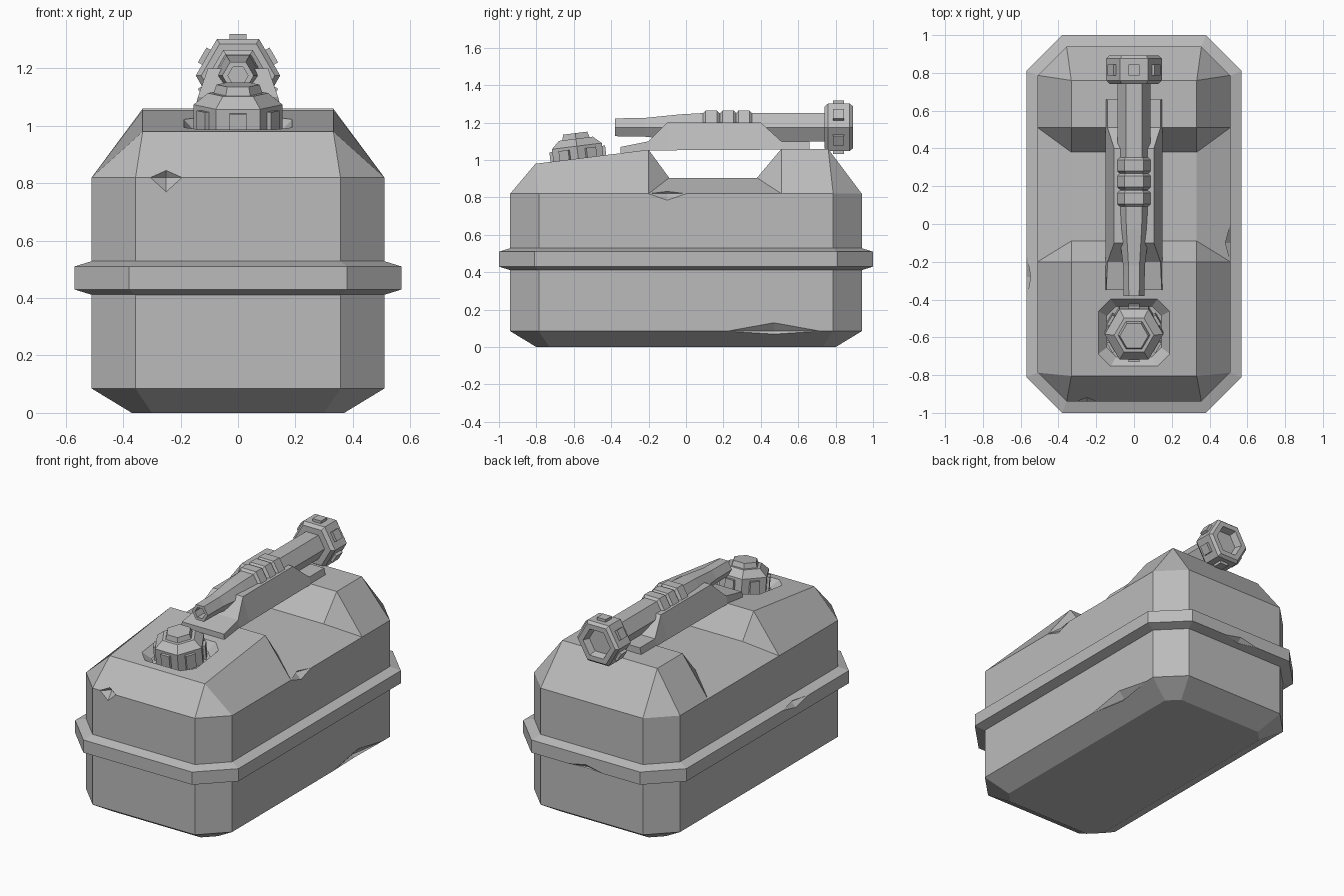
import bpy, bmesh, math
from mathutils import Matrix, Vector

old = bpy.data.objects.get("Cube")
if old:
    bpy.data.objects.remove(old)

grey = bpy.data.materials.new("grey_metal")
grey.use_nodes = True
grey.diffuse_color = (0.5, 0.5, 0.5, 1)
bsdf = grey.node_tree.nodes["Principled BSDF"]
bsdf.inputs["Base Color"].default_value = (0.5, 0.5, 0.5, 1)
bsdf.inputs["Roughness"].default_value = 0.8


def finish(name, polys, matrix=Matrix()):
    """Weld a list of polygons into one flat shaded object."""
    bm = bmesh.new()
    for poly in polys:
        bm.faces.new([bm.verts.new(matrix @ Vector(p)) for p in poly])
    bmesh.ops.remove_doubles(bm, verts=bm.verts, dist=0.0005)
    bmesh.ops.recalc_face_normals(bm, faces=bm.faces)
    mesh = bpy.data.meshes.new(name)
    bm.to_mesh(mesh)
    bm.free()
    mesh.materials.append(grey)
    obj = bpy.data.objects.new(name, mesh)
    bpy.context.collection.objects.link(obj)
    return obj


def walls(a, b):
    n = len(a)
    return [(a[i], a[(i + 1) % n], b[(i + 1) % n], b[i]) for i in range(n)]


def loft(name, rings, matrix=Matrix()):
    polys = [rings[0], rings[-1]]
    for a, b in zip(rings, rings[1:]):
        polys += walls(a, b)
    return finish(name, polys, matrix)


def octagon(hx, hy, cut, z, stops=()):
    """Rectangle with cut corners; stops add points along the long sides."""
    ys = [cut - hy, *stops, hy - cut]
    right = [(hx, y, z) for y in ys]
    left = [(-hx, y, z) for y in reversed(ys)]
    ex = hx - cut
    return right + [(ex, hy, z), (-ex, hy, z)] + left + [(-ex, -hy, z), (ex, -hy, z)]


def hexagon(r, z):
    return [(r * math.cos(k * math.pi / 3), r * math.sin(k * math.pi / 3), z)
            for k in range(6)]


def hex_turn(name, profile, matrix):
    return loft(name, [hexagon(r, z) for r, z in profile], matrix)


def box(name, sx, sy, sz, matrix):
    rect = [(-sx, -sy), (sx, -sy), (sx, sy), (-sx, sy)]
    return loft(name, [[(x, y, z) for x, y in rect] for z in (-sz, sz)], matrix)


def ribs(name, apothem, z, half_height, matrix):
    for k in range(6):
        turn = Matrix.Rotation(math.radians(30 + 60 * k), 4, "Z")
        place = matrix @ turn @ Matrix.Translation((apothem, 0, z))
        box(f"{name}_{k + 1}", 0.02, 0.03, half_height, place)


def carve(target, cutter):
    """Subtract the cutter, bake the result and drop the cutter."""
    cutter.hide_render = True
    mod = target.modifiers.new("cut", "BOOLEAN")
    mod.operation = "DIFFERENCE"
    mod.solver = "EXACT"
    mod.object = cutter
    bpy.context.view_layer.update()
    graph = bpy.context.evaluated_depsgraph_get()
    baked = bpy.data.meshes.new_from_object(target.evaluated_get(graph))
    target.modifiers.clear()
    target.data = baked
    bpy.data.objects.remove(cutter)


def dent(target, centre, size):
    """Knock a diamond-shaped dent into an edge."""
    place = Matrix.Translation(centre) @ Matrix.Diagonal((*size, 1))
    mid = [(1, 0, 0), (0, 1, 0), (-1, 0, 0), (0, -1, 0)]
    polys = [(mid[i], mid[(i + 1) % 4], (0, 0, s)) for i in range(4) for s in (-1, 1)]
    carve(target, finish("dent_cutter", polys, place))


# Can body: octagonal walls, then a sloped roof with a hand hole dip
stops = (-0.2, 0.51)
floor = octagon(0.37, 0.80, 0.07, 0, stops)
low = octagon(0.51, 0.94, 0.153, 0.085, stops)
high = octagon(0.51, 0.94, 0.153, 0.82, stops)
ridge = [(-0.805, 0.98), (-0.2, 1.055), (-0.09, 0.905),
         (0.38, 0.905), (0.51, 1.06), (0.76, 1.06)]
R = [(0.332, y, z) for y, z in ridge]
L = [(-x, y, z) for x, y, z in R]
polys = [floor] + walls(floor, low) + walls(low, high)
polys += [(R[i], R[i + 1], L[i + 1], L[i]) for i in range(5)]
A = high[:4]
side = [(A[0], A[1], R[1], R[0]), (A[1], R[2], R[1]), (A[1], A[2], R[3], R[2]),
        (A[2], R[4], R[3]), (A[2], A[3], R[5], R[4]),
        (A[3], high[4], R[5]), (A[0], R[0], high[11])]
polys += side + [[(-x, y, z) for x, y, z in f] for f in side]
polys += [(high[4], high[5], L[5], R[5]), (high[10], high[11], R[0], L[0])]
body = finish("can_body", polys)

# Recess around the filler cap, tilted with the roof
tilt = Matrix.Translation((0, -0.57, 0.965)) @ Matrix.Rotation(math.radians(7.1), 4, "X")
carve(body, loft("recess_cutter", [octagon(0.145, 0.135, 0.05, 0),
                                   octagon(0.245, 0.235, 0.085, 0.1)], tilt))
dent(body, (0.51, -0.1, 0.82), (0.04, 0.1, 0.035))
dent(body, (-0.25, -0.94, 0.82), (0.055, 0.04, 0.05))
dent(body, (0.51, 0.47, 0.085), (0.04, 0.25, 0.045))

# Seam band
band = loft("seam_band", [octagon(0.505, 0.935, 0.15, 0.41), octagon(0.57, 1, 0.19, 0.43),
                          octagon(0.57, 1, 0.19, 0.51), octagon(0.505, 0.935, 0.15, 0.53)])
dent(band, (-0.57, -0.28, 0.51), (0.03, 0.13, 0.03))
dent(band, (0, 1, 0.43), (0.12, 0.03, 0.025))

# Filler cap
hex_turn("filler_cap", [(0.155, -0.01), (0.155, 0.11), (0.105, 0.15),
                        (0.085, 0.15), (0.075, 0.18)], tilt)
ribs("filler_cap_rib", 0.13, 0.05, 0.045, tilt)

# Cradle: tapered bridge carrying the spout, rows are (y, base z, top z, top half width)
rows = [(-0.35, 1.035, 1.07, 0.147), (-0.2, 1.05, 1.1, 0.14), (-0.1, 1.052, 1.2, 0.105),
        (0.4, 1.055, 1.2, 0.105), (0.51, 1.055, 1.1, 0.14), (0.66, 1.055, 1.1, 0.14)]
loft("spout_cradle", [[(-0.15, y, b), (0.15, y, b), (w, y, t), (-w, y, t)]
                      for y, b, t, w in rows])

# Spout: hollow tapered tube with grip rings, lying along the top
axis = Matrix.Translation((0, 0, 1.175)) @ Matrix.Rotation(math.radians(-90), 4, "X")
hex_turn("spout_tube", [(0.035, -0.3), (0.035, -0.38), (0.055, -0.38), (0.058, -0.22),
                        (0.08, -0.03), (0.087, 0.08), (0.087, 0.76)], axis)
for i, y in enumerate((0.135, 0.225, 0.31)):
    hex_turn(f"grip_ring_{i + 1}", [(0.085, y - 0.045), (0.103, y - 0.03),
                                    (0.103, y + 0.03), (0.085, y + 0.045)], axis)

# Spout collar with a recessed end
hex_turn("spout_collar", [(0.085, 0.74), (0.128, 0.74), (0.147, 0.76), (0.147, 0.875),
                          (0.13, 0.892), (0.095, 0.892), (0.08, 0.85)], axis)
ribs("spout_collar_rib", 0.124, 0.815, 0.03, axis)
